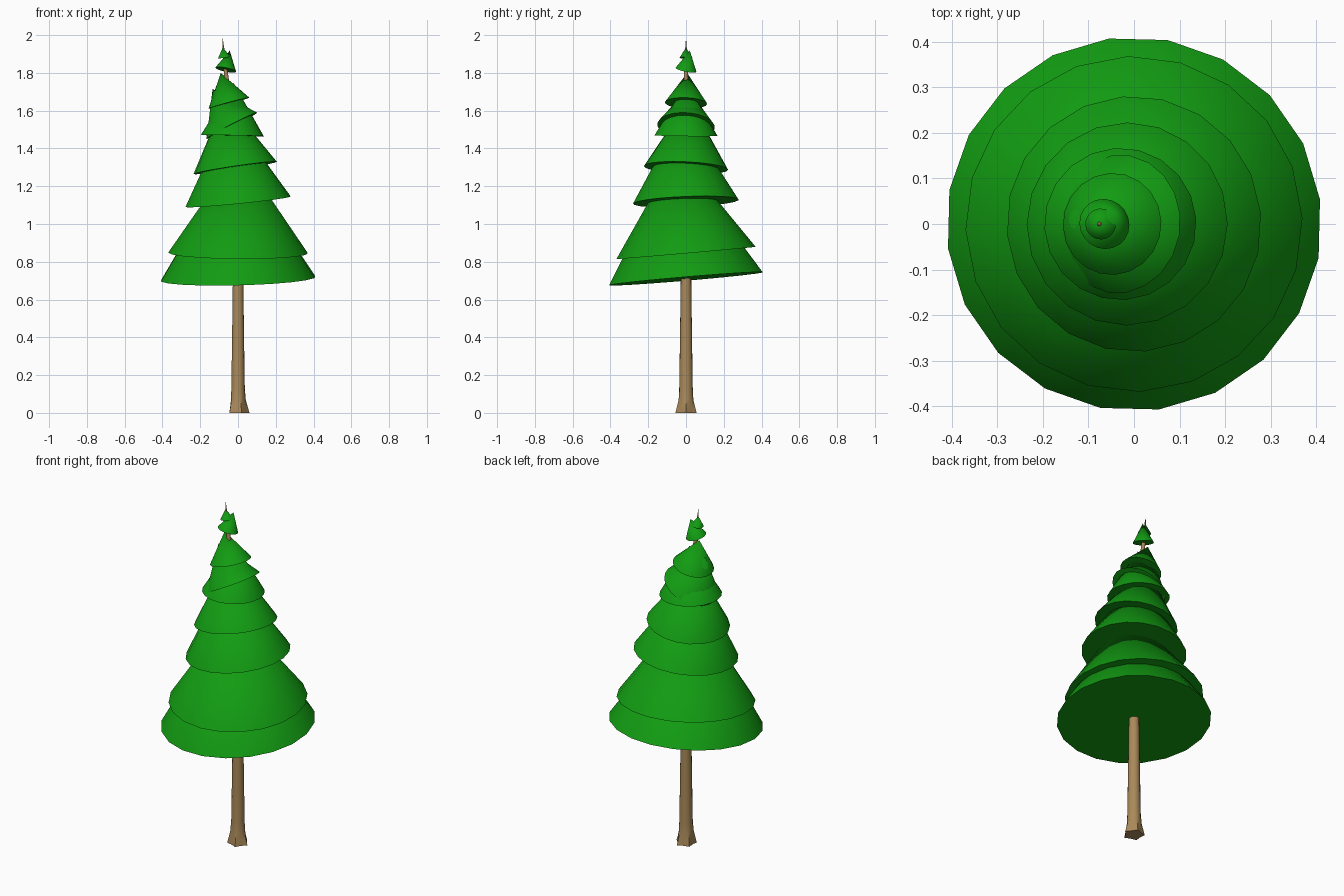
import bpy, bmesh, math
from mathutils import Vector, Matrix

if "Cube" in bpy.data.objects:
    bpy.data.objects.remove(bpy.data.objects["Cube"])


def material(name, rgb):
    m = bpy.data.materials.new(name)
    m.diffuse_color = (*rgb, 1)
    m.use_nodes = True
    m.node_tree.nodes["Principled BSDF"].inputs["Base Color"].default_value = m.diffuse_color
    return m


GREEN = material("needles", (0.006, 0.33, 0.006))
BROWN = material("bark", (0.40, 0.25, 0.10))


def finish(bm, name, mat):
    bmesh.ops.recalc_face_normals(bm, faces=bm.faces)
    me = bpy.data.meshes.new(name)
    bm.to_mesh(me)
    bm.free()
    ob = bpy.data.objects.new(name, me)
    bpy.context.collection.objects.link(ob)
    me.materials.append(mat)
    bpy.ops.object.select_all(action='DESELECT')
    ob.select_set(True)
    bpy.context.view_layer.objects.active = ob
    bpy.ops.object.shade_smooth_by_angle(angle=math.radians(40))
    return ob


def tier(name, x, z, r, h, sx, sy, spin):
    """Closed cone; the rim plane rises by sx along x and sy along y."""
    bm = bmesh.new()
    up = Vector((-sx, -sy, 1))
    tilt = Vector((0, 0, 1)).rotation_difference(up).to_matrix().to_4x4()
    mat = (Matrix.Translation((x, 0, z)) @ tilt
           @ Matrix.Rotation(math.radians(spin), 4, 'Z')
           @ Matrix.Translation((0, 0, h / 2)))
    bmesh.ops.create_cone(bm, cap_ends=True, segments=20, radius1=r,
                          radius2=0, depth=h, matrix=mat)
    finish(bm, name, GREEN)


# Foliage tiers, bottom to top: x, z, radius, height, x slope, y slope, spin
TIERS = [
    (0.000, 0.710, 0.412, 0.66, 0.025, 0.085, 7.6),
    (0.000, 0.847, 0.370, 0.54, -0.007, 0.088, 2),
    (0.000, 1.118, 0.281, 0.48, 0.100, 0.040, 5),
    (-0.015, 1.297, 0.223, 0.37, 0.148, -0.045, 0),
    (-0.030, 1.468, 0.167, 0.28, -0.020, -0.010, 4),
    (-0.033, 1.520, 0.152, 0.22, 0.520, -0.060, 8),
    (-0.048, 1.640, 0.112, 0.165, 0.270, -0.040, 3),
    (-0.065, 1.817, 0.056, 0.105, -0.210, -0.200, 0),
    (-0.073, 1.880, 0.034, 0.055, 0.140, 0.000, 6),
]
for i, t in enumerate(TIERS):
    tier(f"foliage_tier_{i + 1}", *t)

# Trunk: lofted rings that flare into root lobes and lean at the top
RINGS = [  # x, z, radius, lobe depth
    (0.002, 0.00, 0.050, 0.009), (0.001, 0.03, 0.046, 0.005),
    (0.000, 0.07, 0.039, 0.002), (0.000, 0.13, 0.036, 0.0),
    (0.000, 0.40, 0.032, 0.0), (0.000, 0.70, 0.028, 0.0),
    (-0.008, 1.10, 0.024, 0.0), (-0.030, 1.50, 0.018, 0.0),
    (-0.064, 1.80, 0.011, 0.0), (-0.076, 1.92, 0.005, 0.0),
]
SIDES = 15
bm = bmesh.new()
loops = []
for x, z, r, d in RINGS:
    loop = []
    for k in range(SIDES):
        a = 2 * math.pi * k / SIDES
        rr = r + d * math.cos(5 * a)
        loop.append(bm.verts.new((x + rr * math.cos(a), rr * math.sin(a), z)))
    loops.append(loop)
tip = bm.verts.new((-0.081, 0, 1.985))
for a, b in zip(loops, loops[1:]):
    for k in range(SIDES):
        n = (k + 1) % SIDES
        bm.faces.new((a[k], a[n], b[n], b[k]))
for k in range(SIDES):
    bm.faces.new((loops[-1][k], loops[-1][(k + 1) % SIDES], tip))
bm.faces.new(loops[0][::-1])
finish(bm, "trunk", BROWN)
